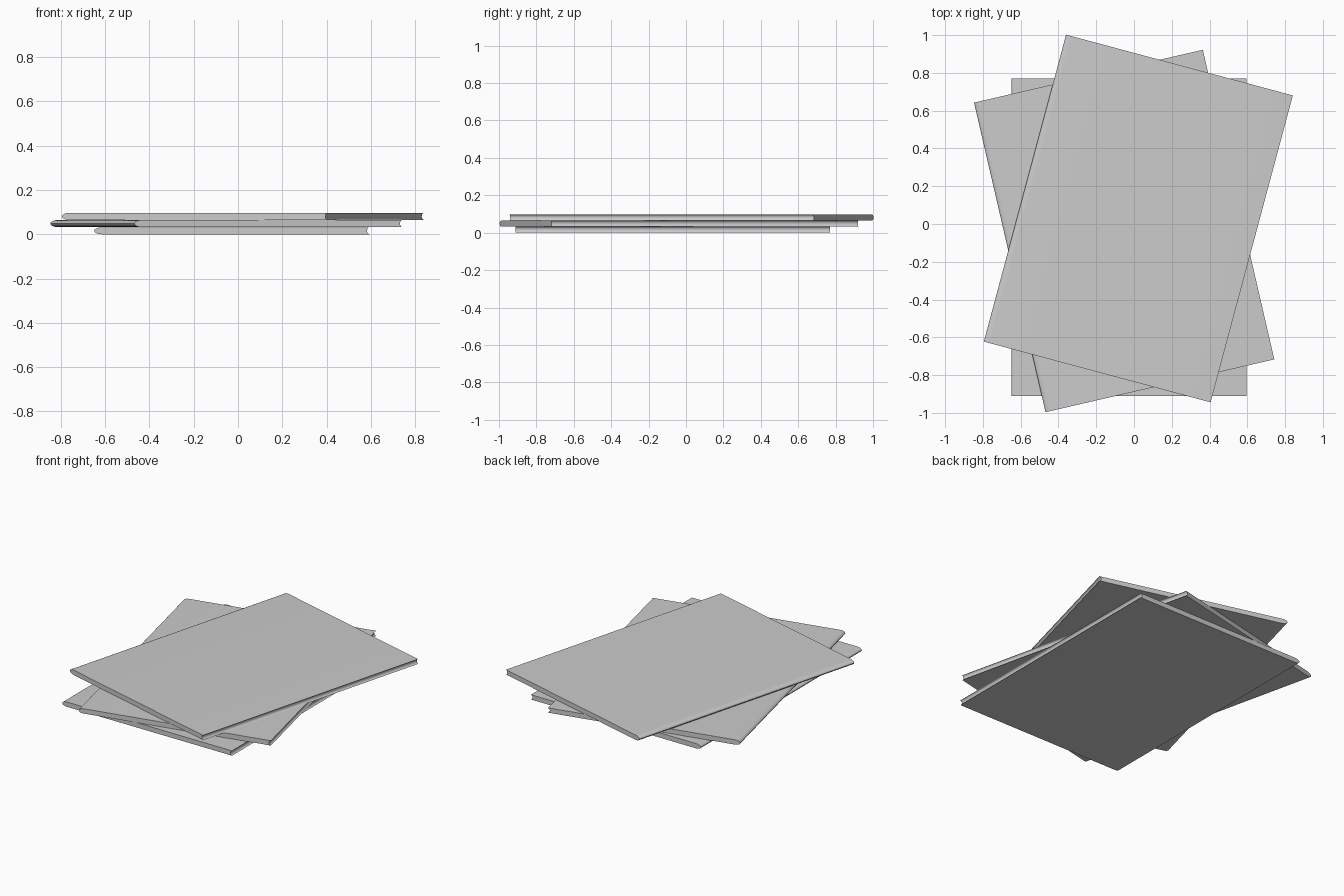
import bpy, bmesh, math

cube = bpy.data.objects.get("Cube")
if cube:
    bpy.data.objects.remove(cube, do_unlink=True)

grey = bpy.data.materials.new("plain grey")
grey.use_nodes = True
colour = (0.6, 0.6, 0.6, 1)
grey.diffuse_color = colour
grey.node_tree.nodes["Principled BSDF"].inputs["Base Color"].default_value = colour

WIDTH, LENGTH, THICK, PITCH = 1.243, 1.682, 0.0318, 0.0325
SPINE, HOLLOW = 0.035, 0.012   # spine bulge and fore edge hollow depths
STEPS = 10


def book_profile():
    """Cross-section: convex spine at -x, hollow fore edge at +x."""
    angles = [math.pi * i / STEPS - math.pi / 2 for i in range(STEPS + 1)]
    half = THICK / 2
    spine = [(-WIDTH / 2 + SPINE * (1 - math.cos(a)), half + half * math.sin(a))
             for a in reversed(angles)]
    fore = [(WIDTH / 2 - HOLLOW * math.cos(a), half + half * math.sin(a))
            for a in angles]
    return spine + fore


def make_book(name, x, y, level, turn):
    bm = bmesh.new()
    verts = [bm.verts.new((px, -LENGTH / 2, pz)) for px, pz in book_profile()]
    face = bm.faces.new(verts)
    out = bmesh.ops.extrude_face_region(bm, geom=[face])
    moved = [v for v in out["geom"] if isinstance(v, bmesh.types.BMVert)]
    bmesh.ops.translate(bm, verts=moved, vec=(0, LENGTH, 0))
    bmesh.ops.recalc_face_normals(bm, faces=bm.faces)
    mesh = bpy.data.meshes.new(name)
    bm.to_mesh(mesh)
    bm.free()
    mesh.materials.append(grey)
    book = bpy.data.objects.new(name, mesh)
    bpy.context.collection.objects.link(book)
    book.location = (x, y, level * PITCH)
    book.rotation_euler.z = math.radians(turn)
    # Smooth the spine, keep the ends crisp
    bpy.ops.object.select_all(action="DESELECT")
    book.select_set(True)
    bpy.context.view_layer.objects.active = book
    bpy.ops.object.shade_smooth_by_angle(angle=math.radians(35))


# Three books stacked and fanned out
make_book("bottom_book", -0.027, -0.07, 0, 0)
make_book("middle_book", -0.052, -0.037, 1, 13)
make_book("top_book", 0.023, 0.029, 2, -15)
